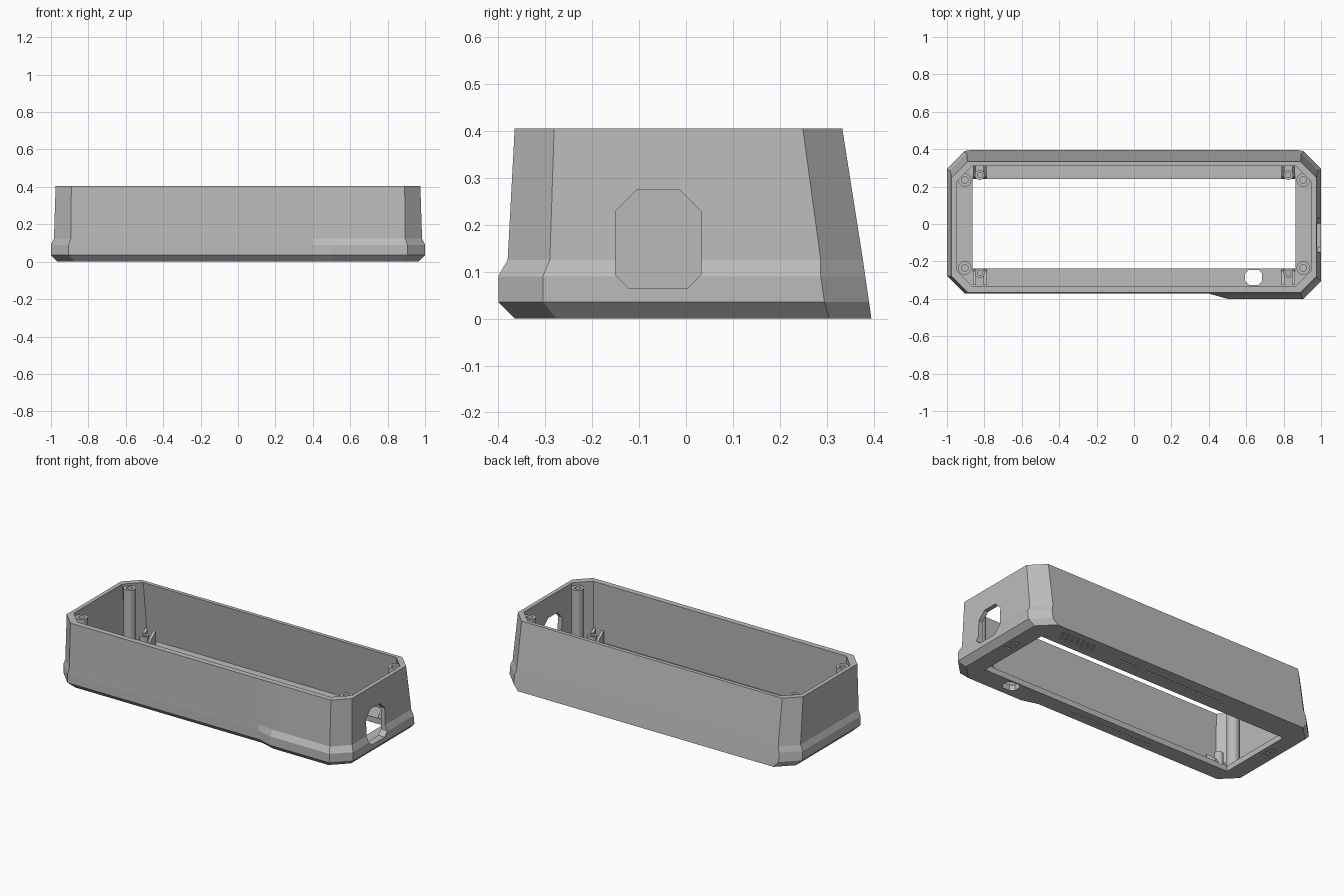
import bpy, bmesh, math

if "Cube" in bpy.data.objects:
    bpy.data.objects.remove(bpy.data.objects["Cube"])

grey = bpy.data.materials.new("plain grey")
grey.use_nodes = True
grey.diffuse_color = (0.5, 0.5, 0.5, 1)
grey.node_tree.nodes["Principled BSDF"].inputs["Base Color"].default_value = (0.5, 0.5, 0.5, 1)


def loft(name, rings):
    """Skin a stack of equal-length rings into a closed solid."""
    bm = bmesh.new()
    loops = [[bm.verts.new(p) for p in ring] for ring in rings]
    n = len(loops[0])
    for a, b in zip(loops, loops[1:]):
        for i in range(n):
            j = (i + 1) % n
            bm.faces.new((a[i], a[j], b[j], b[i]))
    bm.faces.new(loops[0])
    bm.faces.new(loops[-1])
    bmesh.ops.recalc_face_normals(bm, faces=bm.faces)
    mesh = bpy.data.meshes.new(name)
    bm.to_mesh(mesh)
    bm.free()
    mesh.materials.append(grey)
    obj = bpy.data.objects.new(name, mesh)
    bpy.context.collection.objects.link(obj)
    return obj


def octagon(x, front, back, c, z, bulge=0.0):
    """Chamfered rectangle; the front pushes out by bulge towards +x."""
    return [(-x, front + c, z), (-x + c, front, z), (0.4, front, z),
            (0.5, front - bulge, z), (x - c, front - bulge, z),
            (x, front - bulge + c, z), (x, back - c, z), (x - c, back, z),
            (-x + c, back, z), (-x, back - c, z)]


def block(name, x0, x1, y0, y1, z0, z1, slant=0.0):
    return loft(name, [[(x0 + s, y0, z), (x1 + s, y0, z), (x1 + s, y1, z), (x0 + s, y1, z)]
                       for z, s in ((z0, 0), (z1, slant))])


def circle(x, y, z, r, n=24):
    return [(x + r * math.cos(math.tau * i / n), y + r * math.sin(math.tau * i / n), z)
            for i in range(n)]


def tube(name, x, y, z0, z1, r, hole, depth):
    """Round post with a blind screw hole in its top."""
    obj = loft(name, [circle(x, y, z0, r), circle(x, y, z1, r),
                      circle(x, y, z1, hole), circle(x, y, z1 - depth, hole)])
    bpy.ops.object.select_all(action="DESELECT")
    obj.select_set(True)
    bpy.context.view_layer.objects.active = obj
    bpy.ops.object.shade_smooth_by_angle(angle=math.radians(35))
    return obj


# Outer body: bottom chamfer, stepped skirt, tapered walls
case = loft("case_shell", [
    octagon(0.965, -0.337, 0.395, 0.09, 0.0, 0.028),
    octagon(1.0, -0.372, 0.39, 0.095, 0.035, 0.028),
    octagon(1.0, -0.372, 0.382, 0.095, 0.09, 0.028),
    octagon(0.984, -0.371, 0.377, 0.09, 0.125, 0.009),
    octagon(0.975, -0.365, 0.333, 0.084, 0.405)])

# Cutters: cavity, bottom window, end port, floor port
cutters = [
    loft("cavity_cutter", [octagon(0.957, -0.345, 0.362, 0.085, 0.035),
                           octagon(0.95, -0.33, 0.308, 0.085, 0.42)]),
    block("window_cutter", -0.863, 0.863, -0.237, 0.24, -0.1, 0.1)]


def chamfered(u0, u1, v0, v1, c0, c1):
    return [(u0, v0 + c0), (u0 + c0, v0), (u1 - c0, v0), (u1, v0 + c0),
            (u1, v1 - c1), (u1 - c1, v1), (u0 + c1, v1), (u0, v1 - c1)]


port = chamfered(-0.15, 0.032, 0.065, 0.274, 0.028, 0.045)
cutters.append(loft("end_port_cutter", [[(x, u, v) for u, v in port] for x in (0.9, 1.1)]))
slot = chamfered(0.594, 0.685, -0.325, -0.245, 0.02, 0.02)
cutters.append(loft("floor_port_cutter", [[(u, v, z) for u, v in slot] for z in (-0.1, 0.1)]))

# Shallow grooves under the base: slanted group and long thin lines
def groove(x0, x1, y0, y1, lean=0.0):
    ring = [(x0, y0), (x1, y0), (x1 + lean, y1), (x0 + lean, y1)]
    cutters.append(loft("groove_cutter", [[(x, y, z) for x, y in ring] for z in (-0.02, 0.008)]))


for i in range(7):
    x = 0.54 + 0.036 * i
    groove(x, x + 0.014, 0.285, 0.35, 0.03)
for x0, x1 in ((0.22, 0.38), (-0.36, 0.18)):
    groove(x0, x1, 0.31, 0.322)
groove(-0.35, 0.2, -0.295, -0.285)
for side in (-1, 1):
    for i in range(3):
        y = 0.02 + 0.035 * i
        groove(side * 0.915 - 0.025, side * 0.915 + 0.025, y, y + 0.012)

for cutter in cutters:
    cutter.hide_render = True
    cutter.hide_viewport = True
    mod = case.modifiers.new(cutter.name, "BOOLEAN")
    mod.operation = "DIFFERENCE"
    mod.solver = "EXACT"
    mod.object = cutter

# Apply the cuts and drop the cutters
graph = bpy.context.evaluated_depsgraph_get()
cut_mesh = bpy.data.meshes.new_from_object(case.evaluated_get(graph))
case.modifiers.clear()
case.data = cut_mesh
for cutter in cutters:
    bpy.data.objects.remove(cutter)

# Corner screw posts and short ribbed standoffs
for sx, side in ((-1, "right"), (1, "left")):
    for sy, end in ((-1, "front"), (1, "back")):
        tag = f"{end}_{side}"
        tube("corner_post_" + tag, sx * 0.905, sy * 0.235, 0.02, 0.39, 0.036, 0.018, 0.15)
        x, y = sx * 0.825, sy * 0.262
        tube("standoff_" + tag, x, y, 0.03, 0.11, 0.026, 0.013, 0.05)
        # Sloping gussets beside the standoff, running out to the wall
        for k in (-1, 1):
            gx = x + k * 0.028
            wall = sy * 0.325
            loft("gusset_" + tag, [[(gx + t, sy * 0.242, 0.03), (gx + t, wall, 0.03),
                                    (gx + t, wall, 0.12), (gx + t, sy * 0.25, 0.06)]
                                   for t in (-0.008, 0.008)])
